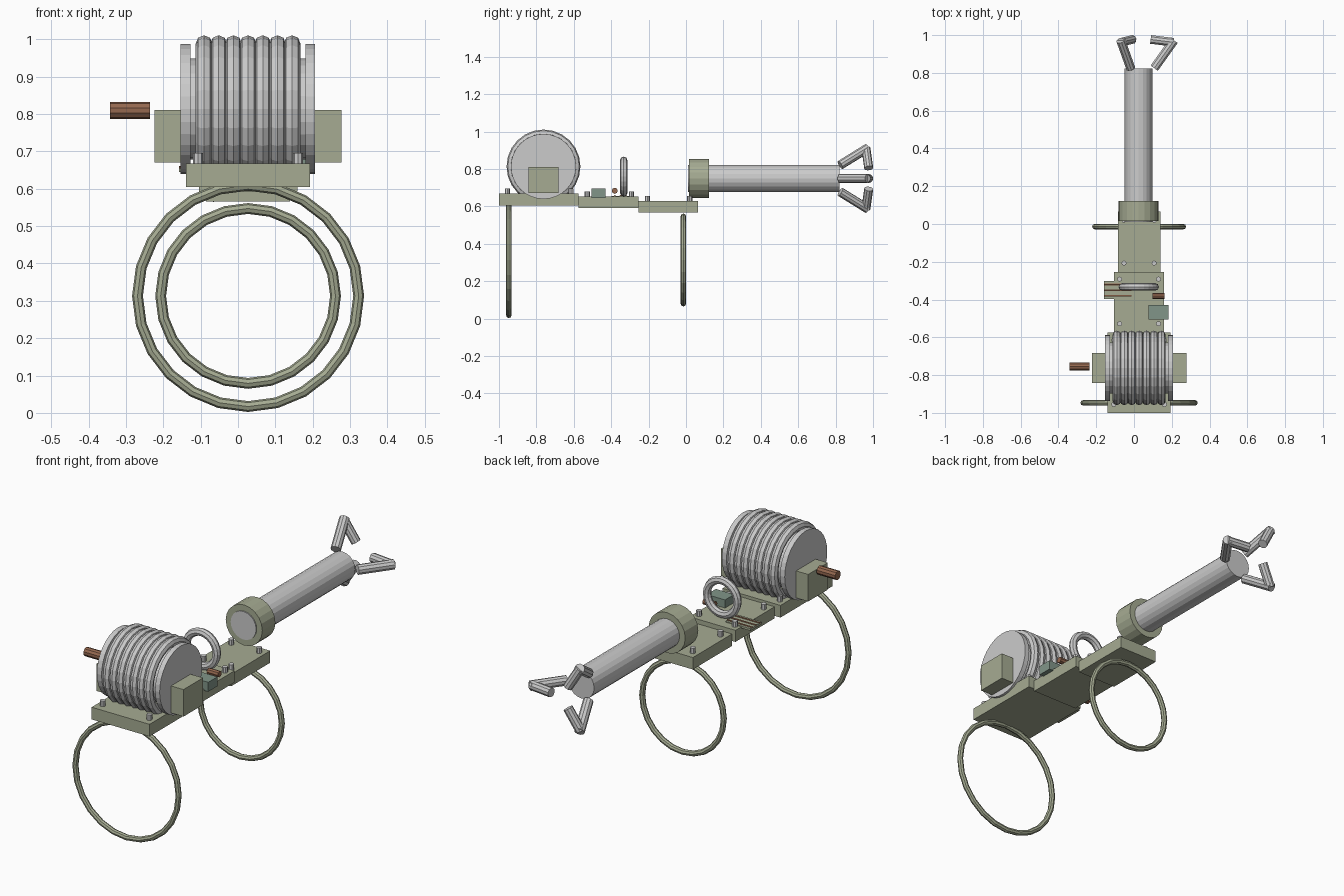
import bpy
from math import pi, cos, sin, radians
from mathutils import Vector

if "Cube" in bpy.data.objects:
    bpy.data.objects.remove(bpy.data.objects["Cube"])

CX = 0.027  # centre line of the body


def material(name, rgb):
    m = bpy.data.materials.new(name)
    m.diffuse_color = (*rgb, 1)
    m.use_nodes = True
    m.node_tree.nodes["Principled BSDF"].inputs["Base Color"].default_value = m.diffuse_color
    return m


OLIVE = material("olive", (0.38, 0.41, 0.29))
BROWN = material("brown", (0.30, 0.14, 0.08))
GREEN = material("dark_green", (0.22, 0.30, 0.25))


def finish(name, mat):
    o = bpy.context.object
    o.name = name
    if mat:
        o.data.materials.append(mat)
    return o


def box(name, lo, hi, mat=None):
    lo, hi = Vector(lo), Vector(hi)
    bpy.ops.mesh.primitive_cube_add(size=1, location=(lo + hi) / 2)
    o = finish(name, mat)
    o.scale = hi - lo
    return o


def rod(name, a, b, r, sides, mat=None):
    a, b = Vector(a), Vector(b)
    d = b - a
    bpy.ops.mesh.primitive_cylinder_add(
        vertices=sides, radius=r, depth=d.length, location=(a + b) / 2,
        rotation=d.to_track_quat('Z', 'Y').to_euler())
    return finish(name, mat)


def ring(name, loc, major, minor, axis, mat=None, segs=24, tube=8):
    rot = (pi / 2, 0, 0) if axis == 'y' else (0, pi / 2, 0)
    bpy.ops.mesh.primitive_torus_add(
        location=loc, rotation=rot, major_radius=major, minor_radius=minor,
        major_segments=segs, minor_segments=tube)
    return finish(name, mat)


# Stepped base plates with corner bolts: half width, y range, z range, bolt x, bolt ys
plates = [
    ("rear_plate", 0.166, -1.0, -0.575, 0.605, 0.668, 0.134, (-0.955, -0.615)),
    ("middle_plate", 0.132, -0.575, -0.255, 0.592, 0.652, 0.103, (-0.528, -0.292)),
    ("front_plate", 0.112, -0.255, 0.065, 0.566, 0.628, 0.080, (-0.207, 0.02)),
]
for name, w, y0, y1, z0, z1, bx, ys in plates:
    box(name, (CX - w, y0, z0), (CX + w, y1, z1), OLIVE)
    for y in ys:
        for s in (-1, 1):
            rod(name + "_bolt", (CX + s * bx, y, z1 - 0.01), (CX + s * bx, y, z1 + 0.028), 0.0135, 8)

# Arm hoops under the plates
ring("large_hoop", (CX, -0.947, 0.313), 0.296, 0.0145, 'y', OLIVE)
ring("small_hoop", (CX, -0.014, 0.313), 0.234, 0.0145, 'y', OLIVE)

# Cable drum: core, flanges, coils
DY, DZ = -0.762, 0.813
rod("drum_core", (-0.14, DY, DZ), (0.19, DY, DZ), 0.135, 24)
for x0, x1 in ((-0.154, -0.127), (0.18, 0.206)):
    rod("drum_flange", (x0, DY, DZ), (x1, DY, DZ), 0.174, 32)
for i in range(7):
    ring("cable_coil", (CX + (i - 3) * 0.0393, DY, DZ), 0.175, 0.0225, 'x')

# Drum side blocks and crank handle
box("drum_block_left", (-0.223, -0.842, 0.67), (-0.15, -0.682, 0.81), OLIVE)
box("drum_block_right", (0.2, -0.842, 0.67), (0.277, -0.682, 0.81), OLIVE)
rod("crank_handle", (-0.342, -0.755, 0.809), (-0.236, -0.755, 0.809), 0.023, 10, BROWN)

# Small fittings on the middle plate
ring("guide_ring", (0.025, -0.333, 0.759), 0.087, 0.02, 'y')
box("control_box", (0.077, -0.505, 0.645), (0.183, -0.43, 0.694), GREEN)
rod("trigger_grip", (0.098, -0.381, 0.683), (0.162, -0.381, 0.683), 0.016, 8, BROWN)
box("strap_pad", (-0.158, -0.397, 0.645), (-0.013, -0.303, 0.656), OLIVE)
for i in range(3):
    y = -0.32 - i * 0.03
    rod("strap_line", (-0.158, y, 0.656), (-0.013, y, 0.656), 0.005, 6, BROWN)

# Launch barrel and collar
BX, BZ = 0.024, 0.749
rod("barrel", (BX, 0.01, BZ), (BX, 0.822, BZ), 0.073, 20)
rod("barrel_collar", (BX, 0.015, BZ), (BX, 0.122, BZ), 0.105, 20, OLIVE)

# Three grapple claws, each a prong with an inward barb
for k in range(3):
    a = radians(120 * k)

    def point(r, y):
        return (BX + r * cos(a), y, BZ + r * sin(a))

    rod("claw_prong", point(0.083, 0.825), point(0.188, 0.972), 0.025, 10)
    rod("claw_barb", point(0.186, 0.962), point(0.064, 0.977), 0.024, 10)
